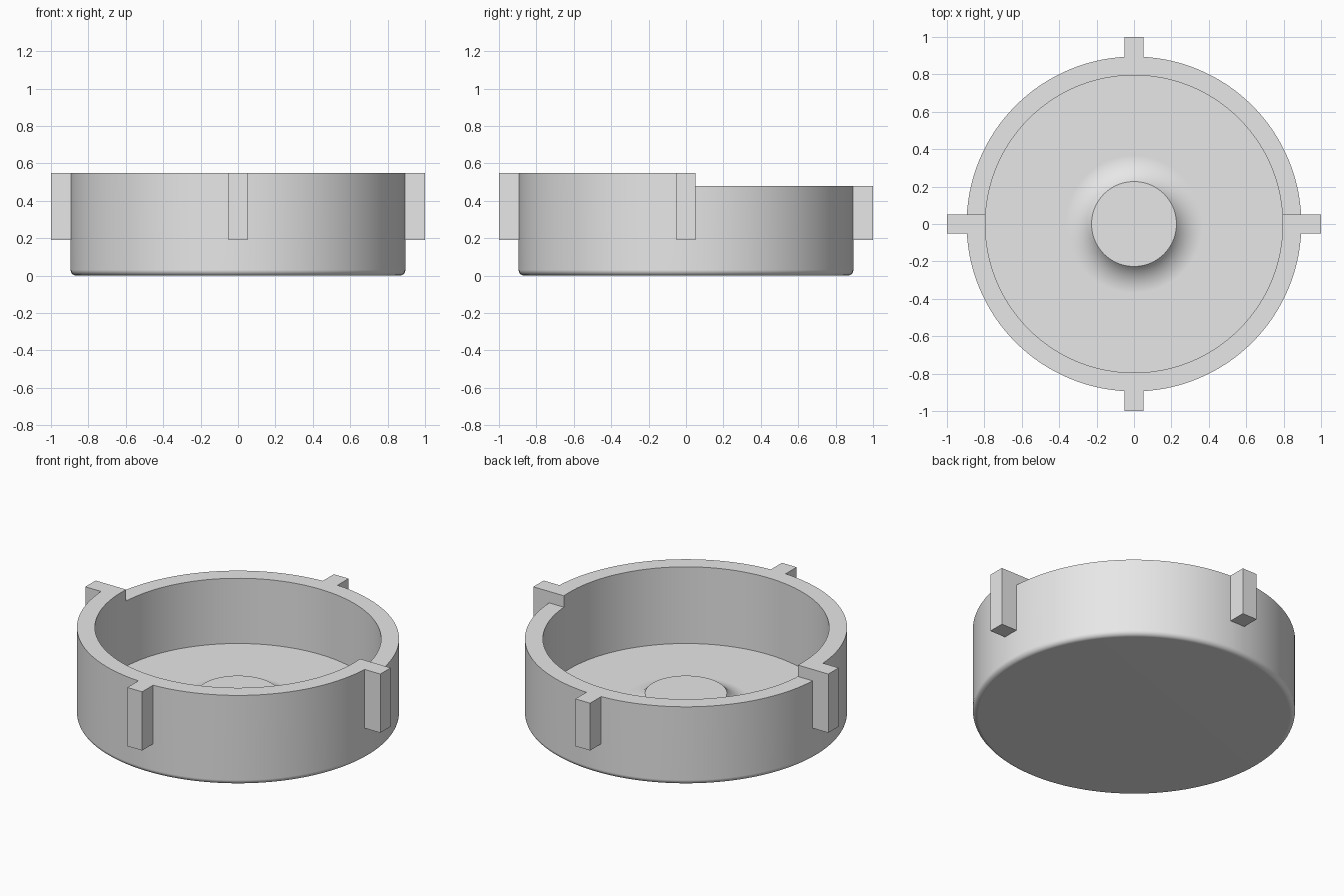
import bpy
import bmesh
from math import sin, cos, pi, asin
from mathutils import Vector

cube = bpy.data.objects.get("Cube")
if cube:
    bpy.data.objects.remove(cube, do_unlink=True)

OUTER, INNER = 0.895, 0.795
TOP, LOW_TOP, OVER = 0.55, 0.48, 0.6
FLOOR, TAB_BASE, TAB_HALF = 0.08, 0.19, 0.05
BOSS_R, BOSS_H, BOSS_FOOT = 0.227, 0.068, 0.14
EDGE_R = 0.03


def make_object(name, bm):
    bmesh.ops.recalc_face_normals(bm, faces=bm.faces[:])
    mesh = bpy.data.meshes.new(name)
    bm.to_mesh(mesh)
    bm.free()
    ob = bpy.data.objects.new(name, mesh)
    bpy.context.collection.objects.link(ob)
    return ob


def lathe(name, profile, steps=128):
    bm = bmesh.new()
    verts = [bm.verts.new((r, 0, z)) for r, z in profile]
    edges = [bm.edges.new(pair) for pair in zip(verts, verts[1:])]
    bmesh.ops.spin(bm, geom=verts + edges, cent=(0, 0, 0), axis=(0, 0, 1),
                   angle=2 * pi, steps=steps)
    bmesh.ops.remove_doubles(bm, verts=bm.verts[:], dist=0.0001)
    return make_object(name, bm)


def prism(name, outline, depth):
    """Extrude a closed outline of 3D points along the depth vector."""
    bm = bmesh.new()
    face = bm.faces.new([bm.verts.new(p) for p in outline])
    out = bmesh.ops.extrude_face_region(bm, geom=[face])
    moved = [v for v in out["geom"] if isinstance(v, bmesh.types.BMVert)]
    bmesh.ops.translate(bm, verts=moved, vec=Vector(depth))
    # the starting face stays as the second cap
    if not face.is_valid or len(bm.faces) < len(outline) + 2:
        bm.faces.new([v for v in bm.verts if v not in moved])
    return make_object(name, bm)


def combine(target, tool, operation):
    mod = target.modifiers.new(operation, "BOOLEAN")
    mod.object, mod.operation, mod.solver = tool, operation, "EXACT"
    bpy.context.view_layer.objects.active = target
    bpy.ops.object.modifier_apply(modifier=mod.name)
    bpy.data.objects.remove(tool, do_unlink=True)


# Cup section: underside, rounded lower edge, wall, floor, flared centre boss
profile = [(0, 0)]
for i in range(7):
    a = i / 6 * pi / 2
    profile.append((OUTER - EDGE_R + EDGE_R * sin(a), EDGE_R - EDGE_R * cos(a)))
profile += [(OUTER, OVER), (INNER, OVER), (INNER, FLOOR)]
flare_r = (BOSS_FOOT ** 2 + BOSS_H ** 2) / (2 * BOSS_H)
flare_angle = asin(BOSS_FOOT / flare_r)
for i in range(11):
    a = i / 10 * flare_angle
    profile.append((BOSS_R + BOSS_FOOT - flare_r * sin(a),
                    FLOOR + flare_r * (1 - cos(a))))
profile.append((0, FLOOR + BOSS_H))
cup = lathe("round_cup", profile)

# Four upright tabs around the wall
root = (OUTER + INNER) / 2
for dx, dy in ((1, 0), (0, 1), (-1, 0), (0, -1)):
    corners = [(root, -TAB_HALF), (1, -TAB_HALF), (1, TAB_HALF), (root, TAB_HALF)]
    outline = [(dx * u - dy * v, dy * u + dx * v, TAB_BASE) for u, v in corners]
    combine(cup, prism("side_tab", outline, (0, 0, OVER - TAB_BASE)), "UNION")

# Trim the rim: full height at the front, one step lower at the back
step = [(-2, TOP), (TAB_HALF, TOP), (TAB_HALF, LOW_TOP), (2, LOW_TOP), (2, 1), (-2, 1)]
combine(cup, prism("rim_cutter", [(-2, y, z) for y, z in step], (4, 0, 0)), "DIFFERENCE")

# Single grey material
grey = bpy.data.materials.new("light_grey")
grey.use_nodes = True
grey.diffuse_color = (0.8, 0.8, 0.8, 1)
grey.node_tree.nodes["Principled BSDF"].inputs["Base Color"].default_value = (0.8, 0.8, 0.8, 1)
cup.data.materials.clear()
cup.data.materials.append(grey)
for poly in cup.data.polygons:
    poly.material_index = 0

# Smooth walls with crisp rims
bpy.ops.object.select_all(action="DESELECT")
cup.select_set(True)
bpy.context.view_layer.objects.active = cup
bpy.ops.object.shade_smooth_by_angle(angle=pi / 6)
weighted = cup.modifiers.new("even_normals", "WEIGHTED_NORMAL")
weighted.keep_sharp = True
